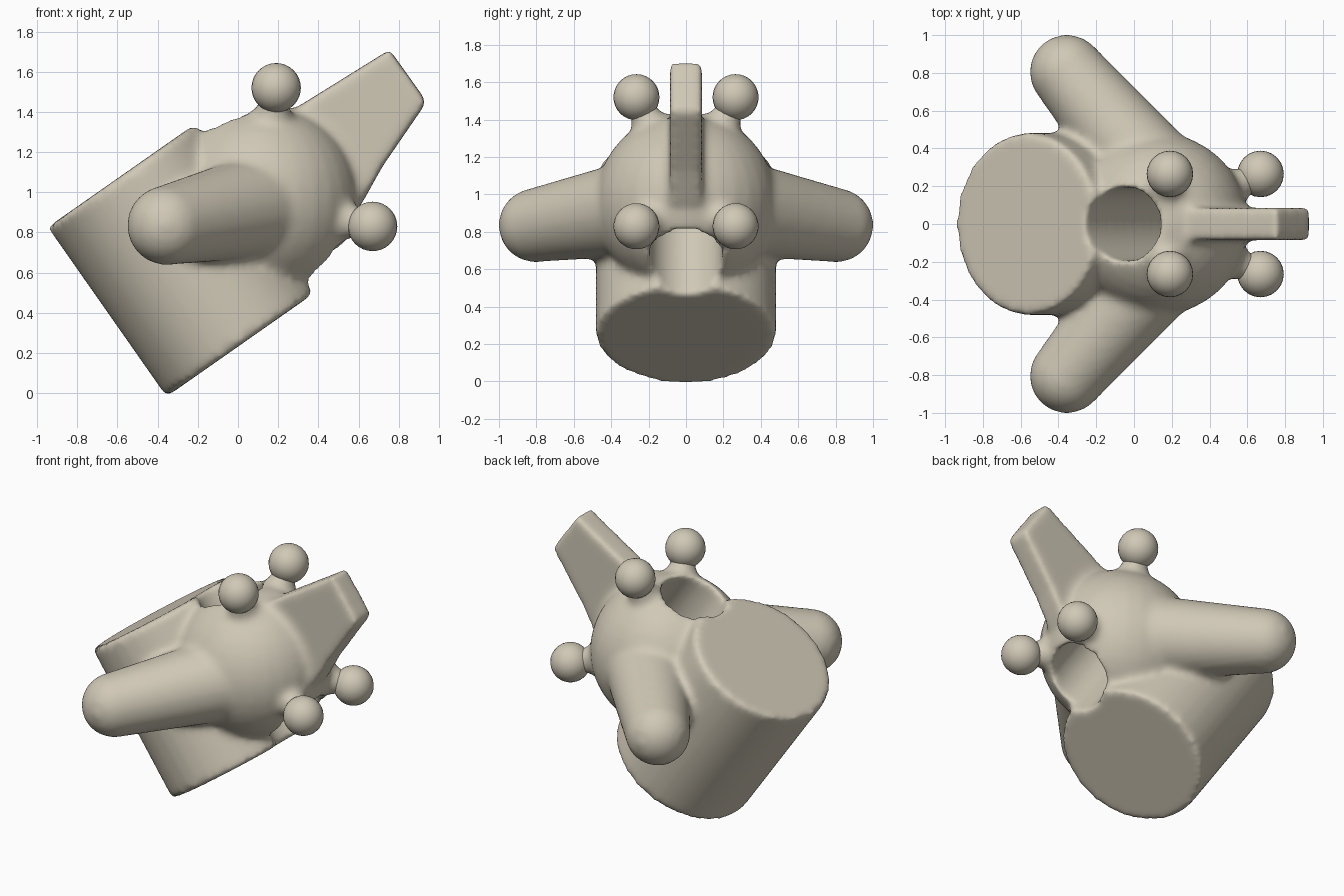
import bpy, bmesh, math
from mathutils import Vector, Matrix

if "Cube" in bpy.data.objects:
    bpy.data.objects.remove(bpy.data.objects["Cube"])

TILT = Matrix.Rotation(math.radians(-35), 4, 'Y')   # main axis leans to -x

clay = bpy.data.materials.new("warm_beige")
clay.diffuse_color = (0.63, 0.58, 0.47, 1)
clay.use_nodes = True
clay.node_tree.nodes["Principled BSDF"].inputs["Base Color"].default_value = clay.diffuse_color


def make_object(name, bm):
    bmesh.ops.recalc_face_normals(bm, faces=bm.faces)
    mesh = bpy.data.meshes.new(name)
    bm.to_mesh(mesh)
    bm.free()
    ob = bpy.data.objects.new(name, mesh)
    bpy.context.collection.objects.link(ob)
    mesh.materials.append(clay)
    return ob


def ball(bm, centre, r):
    bmesh.ops.create_uvsphere(bm, u_segments=32, v_segments=20, radius=r,
                              matrix=Matrix.Translation(centre))


def taper(bm, a, b, ra, rb):
    a, b = Vector(a), Vector(b)
    rot = (b - a).to_track_quat('Z', 'Y').to_matrix().to_4x4()
    bmesh.ops.create_cone(bm, cap_ends=True, segments=32, radius1=ra, radius2=rb,
                          depth=(b - a).length,
                          matrix=Matrix.Translation((a + b) / 2) @ rot)


bm = bmesh.new()
core = Vector((0.12, 0, 0.955))

# tilted drum
bmesh.ops.create_cone(bm, cap_ends=True, segments=64, radius1=1, radius2=1, depth=2,
                      matrix=Matrix.Translation((-0.275, 0, 0.668)) @ TILT
                      @ Matrix.Diagonal((0.46, 0.482, 0.515, 1)))
# round body
ball(bm, core, 0.485)

# arms and ball necks, mirrored left and right
ball_centres = []
for s in (-1, 1):
    tip = (-0.355, 0.805 * s, 0.835)
    ball(bm, tip, 0.198)
    taper(bm, tip, (0.1, 0.26 * s, 0.93), 0.198, 0.26)
    for x, z in ((0.19, 1.52), (0.67, 0.83)):
        c = Vector((x, 0.265 * s, z))
        ball_centres.append(c)
        taper(bm, c, c.lerp(core, 0.42), 0.05, 0.13)

# flat fin on the outer end
profile = [(0.755, 1.71), (0.94, 1.45), (0.72, 1.13), (0.62, 0.95),
           (0.2, 1.0), (0.28, 1.415)]
face = bm.faces.new([bm.verts.new((x, -0.086, z)) for x, z in profile])
ext = bmesh.ops.extrude_face_region(bm, geom=[face])
bmesh.ops.translate(bm, vec=(0, 0.172, 0),
                    verts=[g for g in ext["geom"] if isinstance(g, bmesh.types.BMVert)])
body = make_object("fused_body", bm)

# cutter for the hole that runs parallel to the drum
bm = bmesh.new()
bmesh.ops.create_cone(bm, cap_ends=True, segments=48, radius1=0.195, radius2=0.195, depth=2,
                      matrix=Matrix.Translation((0.196, 0, 0.998)) @ TILT)
cutter = make_object("hole_cutter", bm)
cutter.hide_render = True
cutter.hide_set(True)


# fuse, drill, fuse again and soften
def remesh():
    m = body.modifiers.new("fuse", 'REMESH')
    m.mode = 'VOXEL'
    m.voxel_size = 0.02
    m.use_smooth_shade = True


remesh()
cut = body.modifiers.new("drill", 'BOOLEAN')
cut.operation = 'DIFFERENCE'
cut.solver = 'EXACT'
cut.object = cutter
remesh()
soft = body.modifiers.new("soften", 'SMOOTH')
soft.factor = 0.5
soft.iterations = 10

# four knobs
for i, c in enumerate(ball_centres):
    bm = bmesh.new()
    bmesh.ops.create_uvsphere(bm, u_segments=24, v_segments=16, radius=0.123,
                              matrix=Matrix.Translation(c))
    for f in bm.faces:
        f.smooth = True
    make_object(f"knob_{i + 1}", bm)
